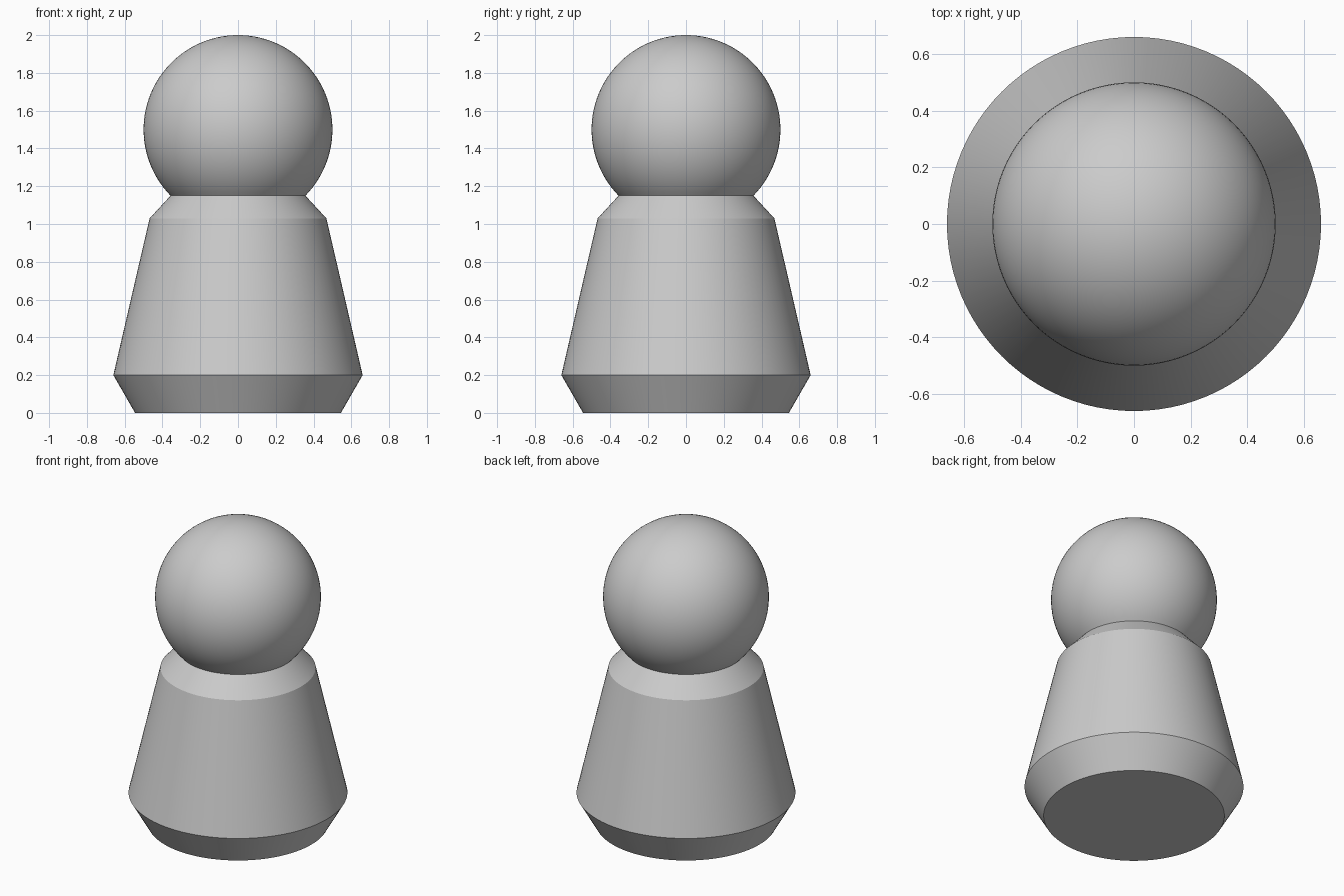
import bpy
import bmesh
from math import sin, cos, asin, pi, sqrt, radians

SEGMENTS = 96

cube = bpy.data.objects.get("Cube")
if cube:
    bpy.data.objects.remove(cube, do_unlink=True)

# Single grey plastic colour
grey = bpy.data.materials.new("plain grey")
grey.use_nodes = True
colour = (0.6, 0.6, 0.6, 1)
grey.diffuse_color = colour
grey.node_tree.nodes["Principled BSDF"].inputs["Base Color"].default_value = colour


def lathe(name, profile):
    """Revolve (radius, height) points around z."""
    bm = bmesh.new()
    verts = [bm.verts.new((r, 0, z)) for r, z in profile]
    edges = [bm.edges.new(pair) for pair in zip(verts, verts[1:])]
    bmesh.ops.spin(bm, geom=verts + edges, cent=(0, 0, 0), axis=(0, 0, 1),
                   angle=2 * pi, steps=SEGMENTS)
    bmesh.ops.remove_doubles(bm, verts=bm.verts, dist=0.0001)
    bmesh.ops.recalc_face_normals(bm, faces=bm.faces)
    mesh = bpy.data.meshes.new(name)
    bm.to_mesh(mesh)
    bm.free()
    mesh.materials.append(grey)
    obj = bpy.data.objects.new(name, mesh)
    bpy.context.collection.objects.link(obj)
    bpy.ops.object.select_all(action="DESELECT")
    obj.select_set(True)
    bpy.context.view_layer.objects.active = obj
    bpy.ops.object.shade_smooth_by_angle(angle=radians(20))
    return obj


# Ball head resting in the neck of the body
head_radius, head_z, neck_z = 0.5, 1.5, 1.15
neck_radius = sqrt(head_radius ** 2 - (head_z - neck_z) ** 2)

# Tapered body with bevelled foot and shoulder, closed underneath
lathe("body", [(0, 0), (0.545, 0), (0.66, 0.2), (0.468, 1.03), (neck_radius, neck_z)])

# Head arc from the neck up to the crown
start = asin((neck_z - head_z) / head_radius)
rings = 40
angles = [start + (pi / 2 - start) * i / rings for i in range(rings + 1)]
lathe("head", [(head_radius * cos(a), head_z + head_radius * sin(a)) for a in angles])
